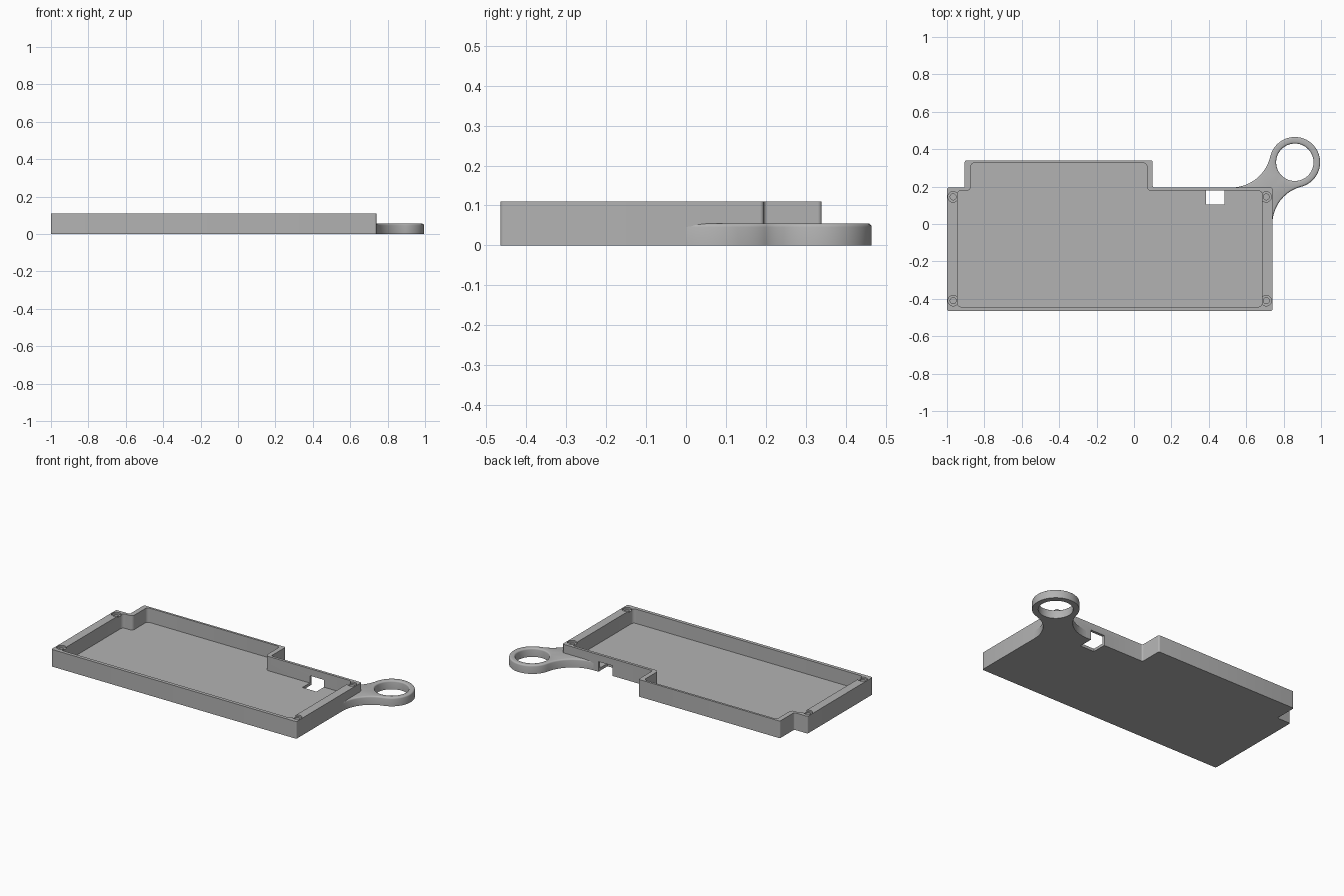
import bpy
import bmesh
from math import cos, sin, pi, atan2, radians

if "Cube" in bpy.data.objects:
    bpy.data.objects.remove(bpy.data.objects["Cube"], do_unlink=True)

grey = bpy.data.materials.new("plain grey")
grey.use_nodes = True
grey.diffuse_color = (0.45, 0.45, 0.45, 1)
grey.node_tree.nodes["Principled BSDF"].inputs["Base Color"].default_value = grey.diffuse_color


def make_object(name, bm):
    bmesh.ops.recalc_face_normals(bm, faces=bm.faces)
    mesh = bpy.data.meshes.new(name)
    bm.to_mesh(mesh)
    bm.free()
    mesh.materials.append(grey)
    obj = bpy.data.objects.new(name, mesh)
    bpy.context.collection.objects.link(obj)
    return obj


def prism(name, points, low, high, radius=0):
    """Upright prism with optionally rounded vertical edges."""
    bm = bmesh.new()
    base = bm.faces.new([bm.verts.new((x, y, low)) for x, y in points])
    new = bmesh.ops.extrude_face_region(bm, geom=[base])["geom"]
    for v in new:
        if isinstance(v, bmesh.types.BMVert):
            v.co.z = high
    if radius:
        upright = [e for e in bm.edges if abs(e.verts[0].co.z - e.verts[1].co.z) > 0.001]
        bmesh.ops.bevel(bm, geom=upright, offset=radius, segments=5,
                        profile=0.5, affect='EDGES')
    return make_object(name, bm)


def arc(cx, cy, r, start, end, n):
    return [(cx + r * cos(start + (end - start) * i / n),
             cy + r * sin(start + (end - start) * i / n)) for i in range(n + 1)]


def cut(target, cutter):
    mod = target.modifiers.new(cutter.name, 'BOOLEAN')
    mod.operation = 'DIFFERENCE'
    mod.solver = 'EXACT'
    mod.object = cutter
    cutter.hide_render = True
    cutter.hide_viewport = True
    cutters.append(cutter)


def stepped(left, right, front, back, step_left, step_right, step_back):
    return [(left, front), (right, front), (right, back), (step_right, back),
            (step_right, step_back), (step_left, step_back), (step_left, back), (left, back)]


# Tray shell with its stepped rear edge
cutters = []
tray = prism("tray", stepped(-1, 0.74, -0.465, 0.195, -0.905, 0.10, 0.34), 0, 0.11, 0.01)
cut(tray, prism("cavity_cutter",
                stepped(-0.945, 0.685, -0.443, 0.178, -0.873, 0.07, 0.326), 0.018, 0.2, 0.02))

# Cable opening through the floor and the lower rear wall
cut(tray, prism("opening_cutter",
                [(0.385, 0.103), (0.485, 0.103), (0.485, 0.25), (0.385, 0.25)], -0.1, 0.065))

# Screw seats in the four corners
for x in (-0.967, 0.707):
    for y in (-0.41, 0.145):
        cut(tray, prism("seat_cutter", arc(x, y, 0.028, 0, 2 * pi * 31 / 32, 31), 0.1, 0.2))
        cut(tray, prism("screw_hole_cutter", arc(x, y, 0.016, 0, 2 * pi * 23 / 24, 23), 0.04, 0.2))

# Key ring blended into the rear corner by two tangent arcs
RX, RY, RING, HOLE = 0.86, 0.33, 0.135, 0.10
LX, LR = 0.52, 0.214
LY = 0.195 + LR
SR = 0.206
SX, SY = 0.74 + SR, 0.0


def outline(d):
    a = atan2(RY - LY, RX - LX)
    b = atan2(RY - SY, RX - SX)
    side = arc(LX, LY, LR + d, -pi / 2, a, 20)
    ring = arc(RX, RY, RING - d, a + pi, b - pi, 56)
    lower = arc(SX, SY, SR + d, b, pi, 20)
    return side + ring[1:-1] + lower + [(0.73, 0), (0.72, 0.185), (LX, 0.185)]


def hole(d):
    return arc(RX, RY, HOLE + d, 0, 2 * pi * 63 / 64, 63)


bm = bmesh.new()
TOP, ROUND = 0.055, 0.009
levels = [(0, 0)] + [(TOP - ROUND + ROUND * sin(radians(t)), ROUND * (1 - cos(radians(t))))
                     for t in (0, 30, 60, 90)]
rims = {"low": [], "high": []}
for loop in (outline, hole):
    rows = [[bm.verts.new((x, y, z)) for x, y in loop(d)] for z, d in levels]
    n = len(rows[0])
    for r0, r1 in zip(rows, rows[1:]):
        for i in range(n):
            j = (i + 1) % n
            bm.faces.new((r0[i], r0[j], r1[j], r1[i]))
    for key, row in (("low", rows[0]), ("high", rows[-1])):
        rims[key] += [bm.edges.get((row[i], row[(i + 1) % n])) for i in range(n)]
for edges in rims.values():
    bmesh.ops.triangle_fill(bm, edges=edges, use_beauty=True)
key_ring = make_object("key_ring", bm)

# Apply the cuts, drop the cutters and shade
bpy.context.view_layer.update()
graph = bpy.context.evaluated_depsgraph_get()
finished = bpy.data.meshes.new_from_object(tray.evaluated_get(graph))
tray.modifiers.clear()
tray.data = finished
for c in cutters:
    bpy.data.objects.remove(c, do_unlink=True)
bpy.ops.object.select_all(action='DESELECT')
for obj in (tray, key_ring):
    obj.select_set(True)
bpy.context.view_layer.objects.active = tray
bpy.ops.object.shade_smooth_by_angle(angle=radians(35))
